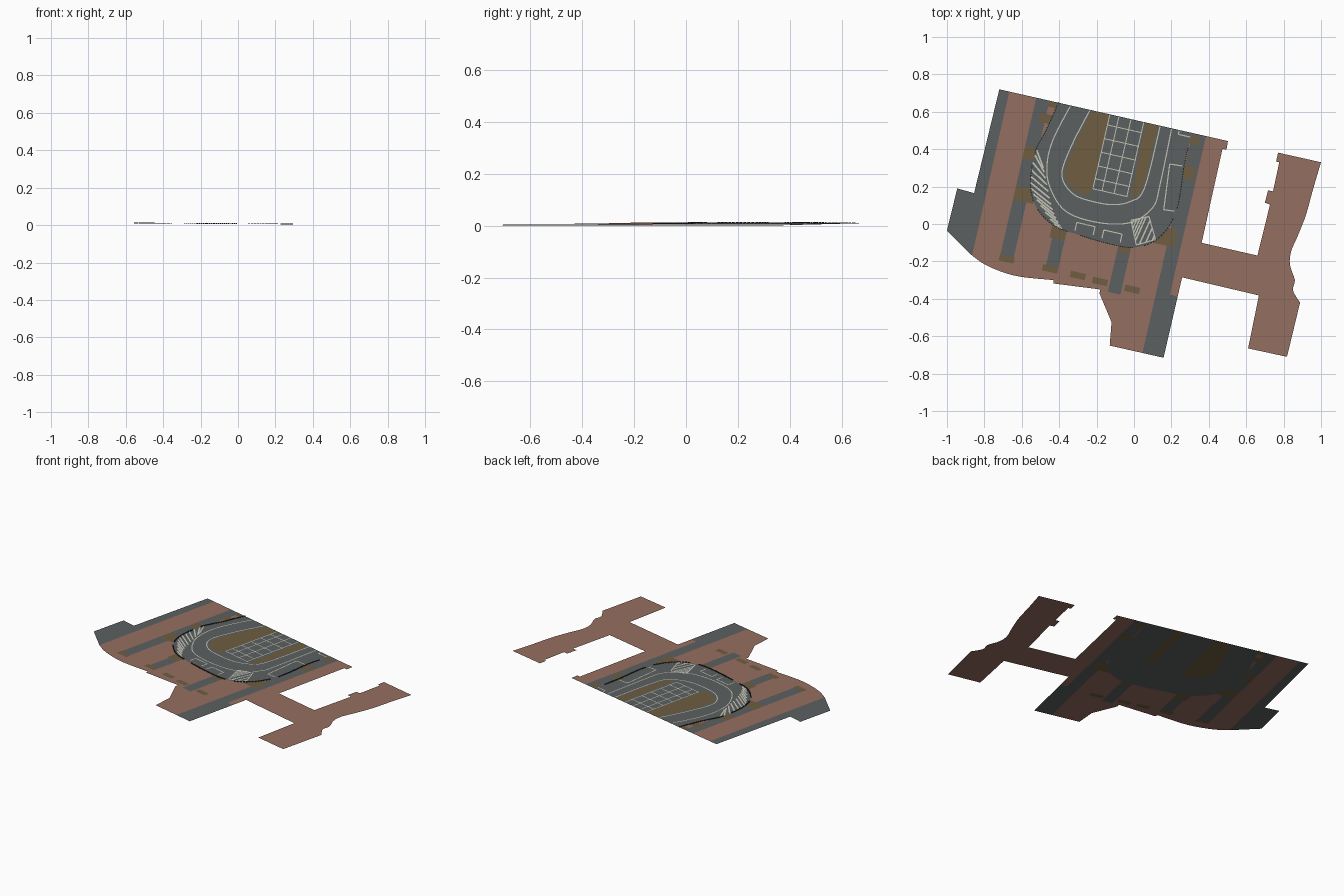
import bpy
from mathutils import Vector
from mathutils.geometry import delaunay_2d_cdt

if "Cube" in bpy.data.objects:
    bpy.data.objects.remove(bpy.data.objects["Cube"])

U, V = Vector((0.975, -0.222)), Vector((0.222, 0.975))   # axes of the rotated street grid


def mat(name, rgb):
    m = bpy.data.materials.new(name)
    m.diffuse_color = (*rgb, 1)
    m.use_nodes = True
    m.node_tree.nodes["Principled BSDF"].inputs["Base Color"].default_value = m.diffuse_color
    return m


BROWN = mat("brown_paving", (0.30, 0.157, 0.117))
GREY = mat("grey_asphalt", (0.107, 0.118, 0.119))
OLIVE = mat("olive_planting", (0.158, 0.112, 0.053))
WHITE = mat("line_white", (0.55, 0.55, 0.47))
DARK = mat("dark_kerb", (0.02, 0.022, 0.022))


def W(pts):
    return [U * a + V * b for a, b in pts]


def rect(u0, u1, v0, v1):
    return W([(u0, v0), (u1, v0), (u1, v1), (u0, v1)])


def ground(p, dz=0.0):
    return (p[0], p[1], 0.006 - 0.006 * p[0] + dz)   # gentle cross fall


def smooth(pts, n=6):
    out = []
    for i in range(len(pts) - 1):
        a, b, c, d = (Vector(pts[min(max(i + k, 0), len(pts) - 1)]) for k in (-1, 0, 1, 2))
        for j in range(n):
            t = j / n
            out.append(0.5 * (2 * b + (c - a) * t + (2 * a - 5 * b + 4 * c - d) * t * t
                              + (3 * b - a - 3 * c + d) * t ** 3))
    return out + [Vector(pts[-1])]


def inside(p, poly):
    hit = False
    for a, b in zip(poly, poly[1:] + poly[:1]):
        if (a[1] > p[1]) != (b[1] > p[1]) and p[0] < a[0] + (b[0] - a[0]) * (p[1] - a[1]) / (b[1] - a[1]):
            hit = not hit
    return hit


def make(name, verts, faces, m):
    me = bpy.data.meshes.new(name)
    me.from_pydata(verts, [], faces)
    me.materials.append(m)
    ob = bpy.data.objects.new(name, me)
    bpy.context.collection.objects.link(ob)
    return ob


# Outline of the whole plaza: west block, link and east block
west_curve = smooth([(-0.87, -0.165), (-0.80, -0.215), (-0.70, -0.258), (-0.60, -0.283), (-0.43, -0.30)])
east_curve = smooth([(1.0, 0.33), (0.957, 0.185), (0.92, 0.05), (0.877, -0.06), (0.84, -0.147),
                     (0.834, -0.22), (0.86, -0.30), (0.85, -0.355), (0.888, -0.42)], 4)
outline = [Vector(p) for p in [(-0.72, 0.72), (-0.855, 0.165), (-0.945, 0.19), (-1.0, -0.035)]]
outline += west_curve
outline += [Vector(p) for p in [(-0.43, -0.318), (-0.18, -0.35), (-0.185, -0.37), (-0.12, -0.525),
                                (-0.13, -0.65), (0.158, -0.715)]]
outline += W([(0.314, -0.221), (0.736, -0.224)])
outline += [Vector((0.61, -0.665)), Vector((0.818, -0.71))] + east_curve[::-1]
outline += W([(0.666, 0.543), (0.667, 0.494), (0.684, 0.494), (0.686, 0.335), (0.659, 0.335),
              (0.657, 0.266), (0.686, 0.263), (0.681, -0.018), (0.375, -0.018), (0.372, 0.497),
              (0.394, 0.497), (0.391, 0.544)])

# Grey bands
bands = [rect(-1.1, -0.807, -0.5, 0.7), rect(-0.66, -0.587, -0.35, 0.7), rect(-0.41, -0.342, -0.35, 0.1),
         rect(-0.056, 0.013, -0.385, 0.1), rect(0.197, 0.271, -0.326, 0.7), rect(0.197, 0.4, -0.8, -0.326)]
bands[-1] = rect(0.197, 0.33, -0.8, -0.326)

# Planting beds: along the south edge, and around the loop road
beds = [rect(u - 0.041, u + 0.041, v - 0.017, v + 0.017) for u, v in
        [(-0.622, -0.333), (-0.385, -0.334), (-0.231, -0.335), (-0.109, -0.34), (0.068, -0.343)]]
beds += [rect(-0.425, -0.345, -0.17, 0), rect(-0.052, 0.01, -0.165, 0), rect(0.1, 0.235, -0.075, 0.02),
         rect(0.18, 0.255, 0.3, 0.365), rect(0.18, 0.243, 0.485, 0.53), rect(-0.66, -0.55, -0.015, 0.06),
         rect(-0.66, -0.55, 0.21, 0.28), rect(-0.62, -0.54, 0.42, 0.47), rect(-0.587, -0.52, 0.51, 0.6)]

# Loop road and its two islands
road_edge = smooth(W([(-0.538, 0.545), (-0.568, 0.39), (-0.60, 0.27), (-0.598, 0.15), (-0.58, 0.06),
                      (-0.54, -0.016), (-0.472, -0.075), (-0.391, -0.11), (-0.268, -0.123),
                      (-0.129, -0.132), (0.008, -0.127), (0.107, -0.082), (0.171, -0.002),
                      (0.203, 0.098), (0.205, 0.209), (0.192, 0.369), (0.195, 0.544)]))
road = W([(-0.53, 0.7)]) + road_edge + W([(0.195, 0.7)])
isle_w = smooth(W([(-0.352, 0.545), (-0.40, 0.36), (-0.422, 0.214), (-0.407, 0.151), (-0.352, 0.104),
                   (-0.29, 0.094), (-0.26, 0.108)])) + W([(-0.26, 0.7), (-0.345, 0.7)])
isle_e = smooth(W([(0.008, 0.545), (0.007, 0.345), (0.0, 0.2), (-0.025, 0.138), (-0.051, 0.142)])) \
    + W([(-0.062, 0.7), (0.008, 0.7)])

# Split the ground along every outline; the last shape holding a triangle owns it
shapes = [("paving", BROWN, [outline]), ("grey_bands", GREY, bands), ("planting_beds", OLIVE, beds),
          ("loop_road", GREY, [road]), ("road_islands", OLIVE, [isle_w, isle_e])]
pts, edges = [], []
for _, _, polys in shapes:
    for poly in polys:
        n = len(pts)
        pts += poly
        edges += [(n + i, n + (i + 1) % len(poly)) for i in range(len(poly))]
verts, _, tris, *_ = delaunay_2d_cdt(pts, edges, [], 0, 1e-5)
owned = {s[0]: [] for s in shapes}
for t in tris:
    a, b, c = (verts[i] for i in t)
    area = (b - a).cross(c - a)
    mid = (a + b + c) / 3
    if abs(area) < 1e-9 or not inside(mid, outline):
        continue
    owner = [s[0] for s in shapes if any(inside(mid, p) for p in s[2])][-1]
    owned[owner].append(tuple(t) if area > 0 else tuple(reversed(t)))
for name, m, _ in shapes:
    used = sorted({i for f in owned[name] for i in f})
    idx = {k: i for i, k in enumerate(used)}
    make(name, [ground(verts[k]) for k in used], [tuple(idx[i] for i in f) for f in owned[name]], m)


def ribbon(store, path, w=0.006, dz=0.001):
    vs, fs = store
    n = len(vs)
    for i, p in enumerate(path):
        d = (path[min(i + 1, len(path) - 1)] - path[max(i - 1, 0)]).normalized()
        s = Vector((-d.y, d.x)) * w / 2
        vs += [ground(p + s, dz), ground(p - s, dz)]
    fs += [(n + 2 * i, n + 2 * i + 1, n + 2 * i + 3, n + 2 * i + 2) for i in range(len(path) - 1)]


# Lane lines
lanes = ([], [])
ribbon(lanes, smooth(W([(-0.473, 0.536), (-0.522, 0.345), (-0.524, 0.207), (-0.481, 0.09), (-0.37, -0.015),
                        (-0.19, -0.035), (-0.021, 0.003), (0.078, 0.108), (0.089, 0.237), (0.083, 0.54)])))
ribbon(lanes, smooth(W([(-0.365, 0.54), (-0.413, 0.36), (-0.438, 0.21), (-0.42, 0.14), (-0.36, 0.088),
                        (-0.285, 0.07), (-0.148, 0.073), (-0.046, 0.113), (0.012, 0.2), (0.02, 0.54)])))
make("lane_lines", *lanes, WHITE)

# Parking grid between the islands
grid = ([], [])
for u in (-0.256, -0.206, -0.14, -0.07):
    ribbon(grid, W([(u, 0.135), (u, 0.54)]), 0.005)
for v in (0.135, 0.19, 0.26, 0.335, 0.41, 0.485):
    ribbon(grid, W([(-0.256, v), (-0.066, v)]), 0.005)
make("parking_grid", *grid, WHITE)

# Slanted bays on the west side
bays = ([], [])
head = smooth([(-0.52, 0.395), (-0.55, 0.29), (-0.55, 0.19), (-0.50, 0.10), (-0.43, 0.0)], 3)
tail = smooth([(-0.485, 0.30), (-0.465, 0.21), (-0.444, 0.105), (-0.417, 0.03), (-0.385, -0.025)], 3)
for a, b in zip(head, tail):
    ribbon(bays, [a, b], 0.009)
make("slanted_bays", *bays, WHITE)

# Hatched box and bracket bays
box = ([], [])
A, B, C, D = (Vector(p) for p in [(-0.016, 0.02), (0.08, 0.04), (0.115, -0.083), (0.012, -0.112)])
for a, b in [(A, B), (B, C), (C, D), (D, A)]:
    ribbon(box, [a, b])
for i in range(1, 6):
    t = i / 6
    ribbon(box, [A.lerp(D, t), A.lerp(B, t)], 0.008)
    if i % 2:
        ribbon(box, [D.lerp(C, t), B.lerp(C, t)], 0.008)
for u, v in [(-0.30, -0.105), (-0.15, -0.112)]:
    for p, q in [((0, 0), (0, 0.045)), ((0, 0.045), (0.1, 0.045)), ((0.1, 0.045), (0.1, 0))]:
        ribbon(box, W([(u + p[0], v + p[1]), (u + q[0], v + q[1])]))
for line in [[(0.185, 0.36), (0.115, 0.355)], [(0.115, 0.355), (0.138, 0.11)], [(0.138, 0.11), (0.195, 0.115)],
             [(0.19, 0.52), (0.125, 0.52)], [(0.125, 0.52), (0.125, 0.54)]]:
    ribbon(box, W(line))
make("hatched_box_and_bays", *box, WHITE)

# Broken dark kerb round the loop road
kv, kf = [], []
for i, (a, b) in enumerate(zip(road_edge, road_edge[1:])):
    if i % 16 > 12:
        continue
    n = max(1, round((b - a).length / 0.012))
    s = Vector((-(b - a).y, (b - a).x)).normalized() * 0.003
    for j in range(n):
        p, q = a.lerp(b, j / n), a.lerp(b, (j + 0.65) / n)
        k = len(kv)
        for dz in (0, 0.004):
            kv += [ground(c, dz) for c in (p - s, q - s, q + s, p + s)]
        kf += [(k + 4, k + 5, k + 6, k + 7)]
        kf += [(k + e, k + (e + 1) % 4, k + 4 + (e + 1) % 4, k + 4 + e) for e in range(4)]
make("road_kerb", kv, kf, DARK)
